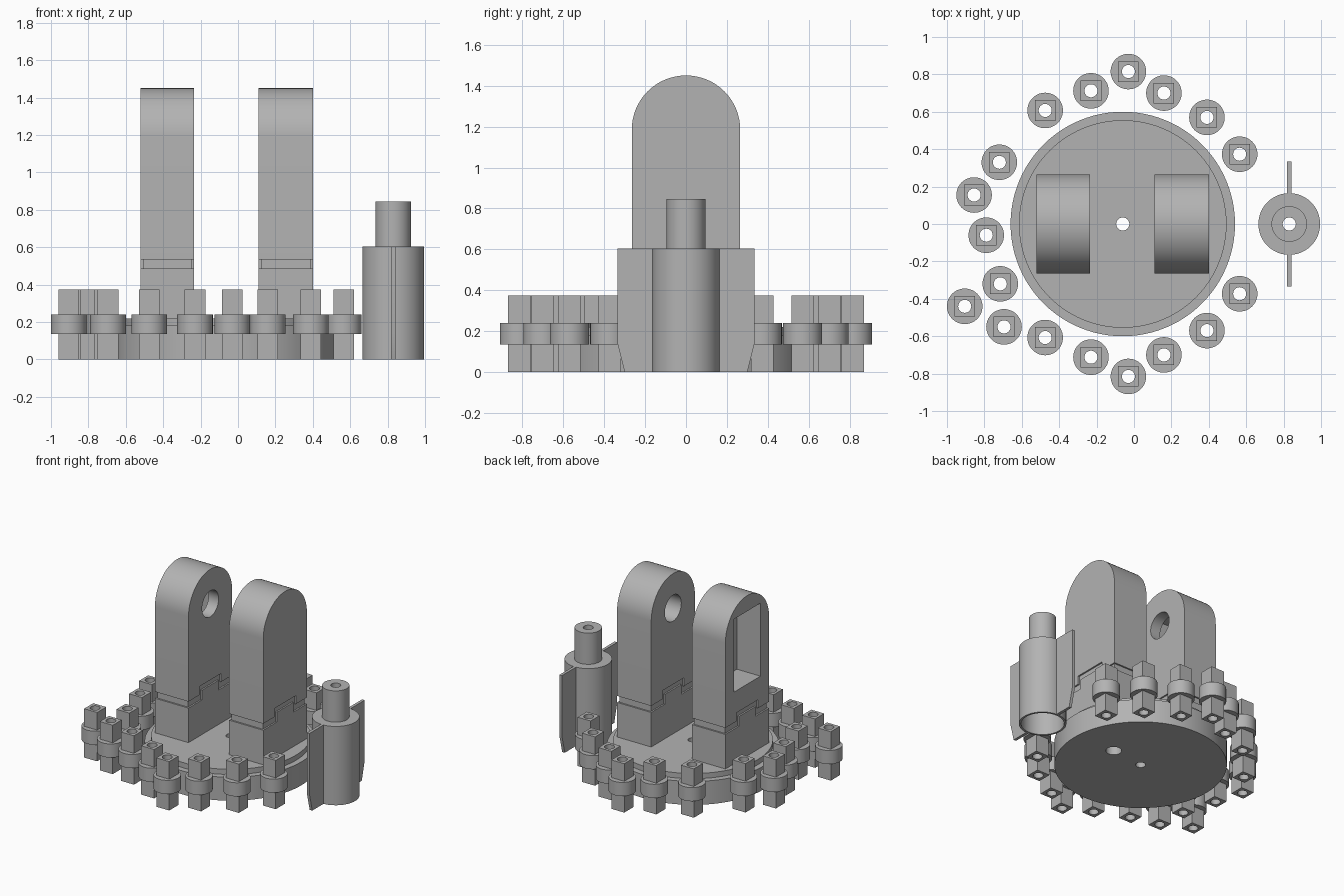
import bpy, bmesh, math
from mathutils import Matrix

cube = bpy.data.objects.get("Cube")
if cube:
    bpy.data.objects.remove(cube, do_unlink=True)

grey = bpy.data.materials.new("plain grey")
grey.use_nodes = True
COLOR = (0.45, 0.45, 0.45, 1)
grey.diffuse_color = COLOR
grey.node_tree.nodes["Principled BSDF"].inputs["Base Color"].default_value = COLOR


def finish(name, bm):
    bmesh.ops.recalc_face_normals(bm, faces=bm.faces)
    mesh = bpy.data.meshes.new(name)
    bm.to_mesh(mesh)
    bm.free()
    mesh.materials.append(grey)
    obj = bpy.data.objects.new(name, mesh)
    bpy.context.collection.objects.link(obj)
    return obj


def cylinder(name, x, y, r, z0, z1, axis="Z", seg=48):
    """Cylinder along Z, or along X when axis is X (then x, y are y, z)."""
    bm = bmesh.new()
    bmesh.ops.create_cone(bm, cap_ends=True, segments=seg, radius1=r, radius2=r, depth=z1 - z0,
                          matrix=Matrix.Translation((x, y, (z0 + z1) / 2)))
    if axis == "X":
        for v in bm.verts:
            v.co = v.co.zxy
    return finish(name, bm)


def prism(name, outline, x0, x1):
    """Extrude a (y, z) outline from x0 to x1."""
    bm = bmesh.new()
    face = bm.faces.new([bm.verts.new((x0, y, z)) for y, z in outline])
    new = bmesh.ops.extrude_face_region(bm, geom=[face])["geom"]
    bmesh.ops.translate(bm, vec=(x1 - x0, 0, 0),
                        verts=[g for g in new if isinstance(g, bmesh.types.BMVert)])
    return finish(name, bm)


def box(name, x0, x1, y0, y1, z0, z1):
    return prism(name, [(y0, z0), (y1, z0), (y1, z1), (y0, z1)], x0, x1)


def boolean(obj, others, mode="DIFFERENCE"):
    bpy.context.view_layer.objects.active = obj
    for other in others:
        mod = obj.modifiers.new("bool", "BOOLEAN")
        mod.operation, mod.solver, mod.object = mode, "EXACT", other
        bpy.ops.object.modifier_apply(modifier=mod.name)
        bpy.data.objects.remove(other, do_unlink=True)


# Round base with raised plate, centre bore and an off-centre blind bore
DISC_X = -0.06
base = cylinder("base_disc", DISC_X, 0, 0.6, 0, 0.18, seg=96)
boolean(base, [cylinder("plate", DISC_X, 0, 0.555, 0.1, 0.22, seg=96)], "UNION")
boolean(base, [cylinder("bore", DISC_X, 0, 0.035, -0.1, 0.4),
               cylinder("side_bore", 0.21, 0.03, 0.055, -0.1, 0.17)])

# Two round-topped towers with keyed joints
HALF, ARC_Z = 0.265, 1.185
for side, x0, x1 in (("right", -0.52, -0.235), ("left", 0.11, 0.4)):
    box(side + "_tower_foot", x0, x1, -HALF, HALF, 0.21, 0.485)
    box(side + "_joint_key", x0, x1, -0.1, 0.1, 0.48, 0.56)
    box(side + "_joint_core", x0 + 0.012, x1 - 0.012, -HALF + 0.012, HALF - 0.012, 0.47, 0.62)
    arch = [(HALF * math.cos(math.pi * i / 32), ARC_Z + HALF * math.sin(math.pi * i / 32))
            for i in range(33)]
    notch = [(-HALF, 0.535), (-0.13, 0.535), (-0.13, 0.6), (0.13, 0.6), (0.13, 0.535), (HALF, 0.535)]
    tower = prism(side + "_tower", arch + notch, x0, x1)
    if side == "right":
        cuts = [box("pocket", x0 - 0.1, x0 + 0.2, -0.16, 0.16, 0.77, 1.33),
                cylinder("hole", 0, ARC_Z, 0.1, x0 + 0.15, x1 + 0.1, "X")]
    else:
        cuts = [cylinder("hole", 0, ARC_Z, 0.1, x0 - 0.1, x0 + 0.2, "X")]
    boolean(tower, cuts)

# Hollow canister with a drilled stem and two tapered fins
CAN_X = 0.83
can = cylinder("canister", CAN_X, 0, 0.165, 0, 0.605)
boolean(can, [cylinder("stem", CAN_X, 0, 0.095, 0.5, 0.845)], "UNION")
boolean(can, [cylinder("hollow", CAN_X, 0, 0.15, -0.1, 0.55),
              cylinder("drill", CAN_X, 0, 0.035, 0.4, 1)])
for s, side in ((-1, "front"), (1, "back")):
    fin = [(0.158, 0), (0.3, 0), (0.335, 0.14), (0.335, 0.605), (0.158, 0.605)]
    prism(side + "_fin", [(s * y, z) for y, z in fin], CAN_X - 0.011, CAN_X + 0.011)

# Ring of drilled square posts with round collars
post = box("post", -0.055, 0.055, -0.055, 0.055, 0, 0.375)
boolean(post, [cylinder("collar", 0, 0, 0.095, 0.135, 0.24)], "UNION")
boolean(post, [cylinder("drill", 0, 0, 0.035, -0.1, 0.5, seg=24)])
spots = [(-0.03, 0.815), (0.16, 0.7), (0.39, 0.57), (0.565, 0.373), (-0.23, 0.712), (-0.475, 0.607)]
spots += [(x, -y) for x, y in spots]
spots += [(-0.72, 0.33), (-0.855, 0.155), (-0.79, -0.06), (-0.715, -0.32), (-0.905, -0.44), (-0.695, -0.55)]
post.location = (*spots[0], 0)
for x, y in spots[1:]:
    twin = post.copy()
    twin.location = (x, y, 0)
    bpy.context.collection.objects.link(twin)

# Smooth the curved walls, keep the edges crisp
for obj in bpy.context.collection.objects:
    if obj.type == "MESH" and obj.data.materials and obj.data.materials[0] == grey:
        bpy.ops.object.select_all(action="DESELECT")
        obj.select_set(True)
        bpy.context.view_layer.objects.active = obj
        bpy.ops.object.shade_smooth_by_angle(angle=math.radians(30))
